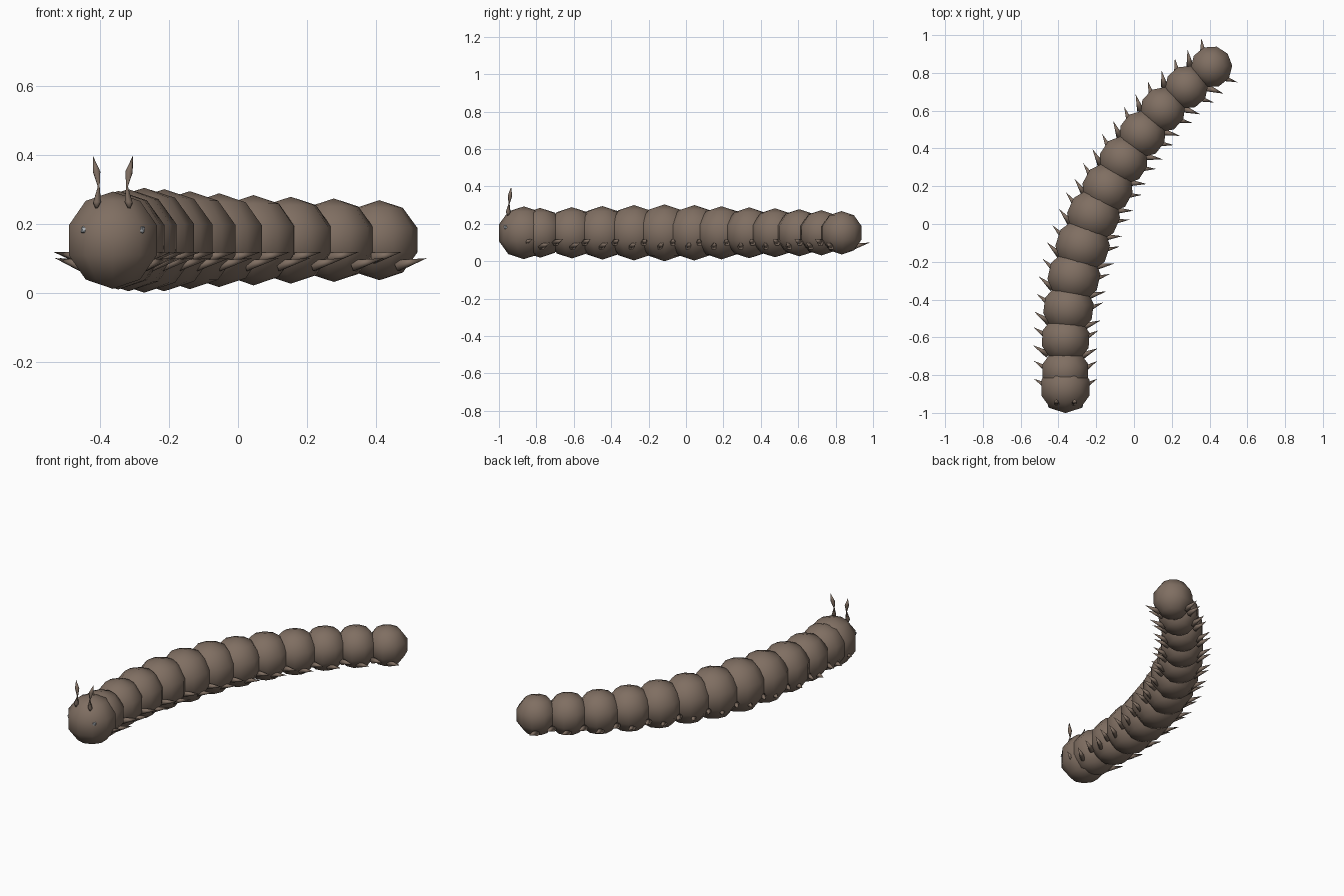
import bpy, bmesh, math
from mathutils import Vector, Matrix

if "Cube" in bpy.data.objects:
    bpy.data.objects.remove(bpy.data.objects["Cube"])


def material(name, rgb):
    m = bpy.data.materials.new(name)
    m.diffuse_color = (*rgb, 1)
    m.use_nodes = True
    m.node_tree.nodes["Principled BSDF"].inputs["Base Color"].default_value = m.diffuse_color
    return m


BROWN = material("earth brown", (0.215, 0.158, 0.122))
GREY = material("pale grey", (0.42, 0.45, 0.48))


def finish(bm, name, mat, matrix, smooth=True):
    bmesh.ops.recalc_face_normals(bm, faces=bm.faces)
    for f in bm.faces:
        f.smooth = smooth
    me = bpy.data.meshes.new(name)
    bm.to_mesh(me)
    bm.free()
    me.materials.append(mat)
    ob = bpy.data.objects.new(name, me)
    ob.matrix_world = matrix
    bpy.context.collection.objects.link(ob)
    return ob


def ball(name, r, matrix):
    """Ten-sided, five-ring ball with a corner facing along the body."""
    bm = bmesh.new()
    bmesh.ops.create_uvsphere(bm, u_segments=10, v_segments=5, radius=r)
    v = next(v for v in bm.verts if math.hypot(v.co.x, v.co.y) > 0.3 * r)
    turn = math.pi / 2 - math.atan2(v.co.y, v.co.x)
    bmesh.ops.rotate(bm, verts=bm.verts, matrix=Matrix.Rotation(turn, 3, 'Z'))
    return finish(bm, name, BROWN, matrix)


def add_spine(bm, spine, sides=6):
    """Skin a list of (point, radius); the last point is a sharp tip."""
    pts = [Vector(p) for p, _ in spine]
    q = (pts[-1] - pts[0]).to_track_quat('Z', 'Y')
    rings = []
    for p, (_, r) in zip(pts[:-1], spine[:-1]):
        rings.append([bm.verts.new(p + q @ Vector((r * math.cos(a), r * math.sin(a), 0)))
                      for a in (2 * math.pi * k / sides for k in range(sides))])
    tip = bm.verts.new(pts[-1])
    bm.faces.new(rings[0])
    for k in range(sides):
        n = (k + 1) % sides
        for a, b in zip(rings, rings[1:]):
            bm.faces.new((a[k], a[n], b[n], b[k]))
        bm.faces.new((rings[-1][k], rings[-1][n], tip))


# Body path: x, y, radius from head to tail
Z = 0.152
path = [(-0.363, -0.867, 0.141), (-0.363, -0.78, 0.133), (-0.362, -0.61, 0.137),
        (-0.347, -0.447, 0.143), (-0.318, -0.278, 0.148), (-0.272, -0.115, 0.152),
        (-0.214, 0.045, 0.148), (-0.14, 0.19, 0.142), (-0.055, 0.338, 0.136),
        (0.045, 0.476, 0.131), (0.153, 0.606, 0.126), (0.278, 0.724, 0.121),
        (0.41, 0.832, 0.116)]

for i, (x, y, r) in enumerate(path):
    a, b = path[max(i - 1, 0)], path[min(i + 1, len(path) - 1)]
    yaw = math.atan2(b[1] - a[1], b[0] - a[0]) - math.pi / 2
    frame = Matrix.Translation((x, y, Z)) @ Matrix.Rotation(yaw, 4, 'Z')
    if i == 0:
        ball("head", r, frame)
        continue
    ball(f"body_segment_{i}", r, frame)
    # Two pairs of pointed legs under each segment, swept backwards
    bm = bmesh.new()
    for s in (-1, 1):
        for y0, y1, z0, z1 in ((-0.085, -0.04, -0.052, -0.034),
                               (0.005, 0.055, -0.074, -0.052)):
            add_spine(bm, [((s * r * 0.65, y0, z0), 0.019),
                           ((s * (r + 0.035), y1, z1), 0)])
    finish(bm, f"legs_{i}", BROWN, frame)

hx, hy, _ = path[0]
for s, side in ((-1, "left"), (1, "right")):
    # Antenna: bulb at the root, thin neck, leaf-shaped tip
    bm = bmesh.new()
    add_spine(bm, [((s * 0.047, -0.085, 0.245), 0.004),
                   ((s * 0.046, -0.084, 0.262), 0.013),
                   ((s * 0.041, -0.079, 0.308), 0.003),
                   ((s * 0.047, -0.074, 0.350), 0.012),
                   ((s * 0.058, -0.068, 0.397), 0)])
    finish(bm, f"antenna_{side}", BROWN, Matrix.Translation((hx, hy, 0)))
    # Small faceted eye
    bm = bmesh.new()
    bmesh.ops.create_icosphere(bm, subdivisions=1, radius=0.015)
    finish(bm, f"eye_{side}", GREY,
           Matrix.Translation((hx + s * 0.08, hy - 0.095, 0.182)), smooth=False)
